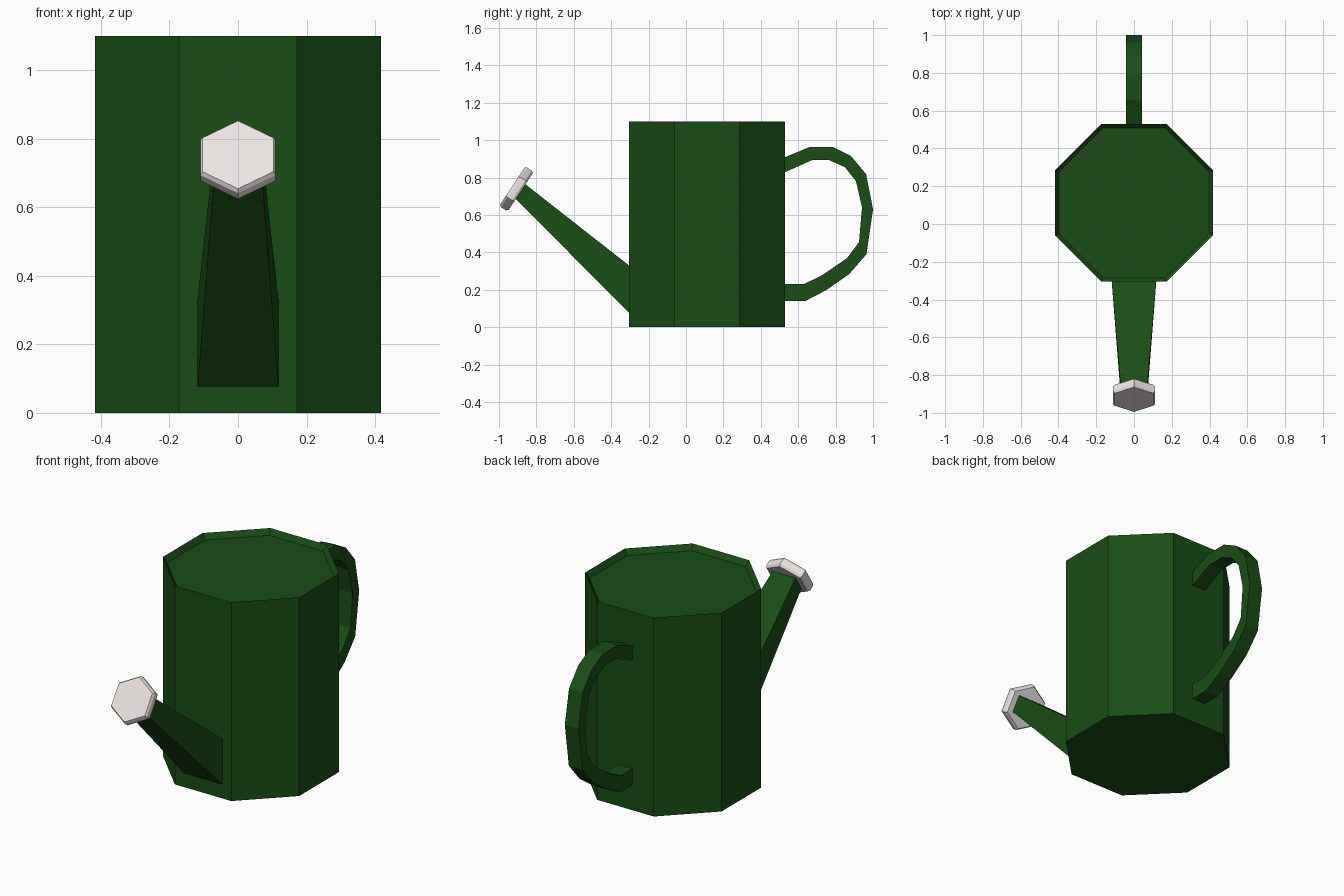
import bpy, bmesh, math
from mathutils import Vector

if "Cube" in bpy.data.objects:
    bpy.data.objects.remove(bpy.data.objects["Cube"])


def material(name, rgb):
    m = bpy.data.materials.new(name)
    m.diffuse_color = (*rgb, 1)
    m.use_nodes = True
    m.node_tree.nodes["Principled BSDF"].inputs["Base Color"].default_value = m.diffuse_color
    return m


green = material("green_paint", (0.01, 0.075, 0.008))
white = material("pale_metal", (0.84, 0.79, 0.77))


def loft(name, rings, mat, closed_ends=True):
    """Skin a list of equal-length vertex rings and cap both ends."""
    bm = bmesh.new()
    loops = [[bm.verts.new(p) for p in ring] for ring in rings]
    n = len(loops[0])
    for a, b in zip(loops, loops[1:]):
        for i in range(n):
            j = (i + 1) % n
            bm.faces.new((a[i], a[j], b[j], b[i]))
    if closed_ends:
        bm.faces.new(loops[0][::-1])
        bm.faces.new(loops[-1])
    bmesh.ops.recalc_face_normals(bm, faces=bm.faces)
    me = bpy.data.meshes.new(name)
    bm.to_mesh(me)
    bm.free()
    ob = bpy.data.objects.new(name, me)
    me.materials.append(mat)
    bpy.context.collection.objects.link(ob)
    return ob


def polygon(centre, u, v, radius, sides, start=0.0):
    angles = [start + math.tau * i / sides for i in range(sides)]
    return [centre + radius * (math.cos(a) * u + math.sin(a) * v) for a in angles]


X, Y = Vector((1, 0, 0)), Vector((0, 1, 0))

# Octagonal body with a sharp rim and shallow sunken top
profile = [(0.452, 0), (0.452, 1.1), (0.43, 1.07)]
loft("body", [polygon(Vector((0, 0.112, z)), X, Y, r, 8, math.pi / 8)
              for r, z in profile], green)


# Tapering four-sided spout, and curved handle, both lofted from side outlines
def bar(name, sections):
    rings = [[(-w, *a), (w, *a), (w, *b), (-w, *b)] for w, a, b in sections]
    return loft(name, rings, green)


bar("spout", [(0.118, (-0.305, 0.33), (-0.305, 0.077)),
              (0.07, (-0.86, 0.765), (-0.915, 0.69))])

outer = [(.53, .909), (.66, .963), (.787, .963), (.883, .914), (.963, .818), (1.0, .63),
         (.965, .39), (.872, .283), (.75, .198), (.637, .139), (.53, .139)]
inner = [(.53, .829), (.674, .893), (.765, .893), (.85, .855), (.909, .78), (.941, .64),
         (.925, .455), (.861, .369), (.728, .278), (.63, .23), (.53, .23)]
bar("handle", [(0.042, a, b) for a, b in zip(outer, inner)])

# Hexagonal sprinkler head with a chamfered front edge
axis = Vector((0, -0.834, 0.551))
up = axis.cross(X)
back = Vector((0, -0.884, 0.724))
loft("sprinkler_head", [polygon(back + axis * d, X, up, r, 6, math.pi / 6)
                        for d, r in [(0, 0.118), (0.012, 0.127), (0.042, 0.127), (0.054, 0.119)]], white)
